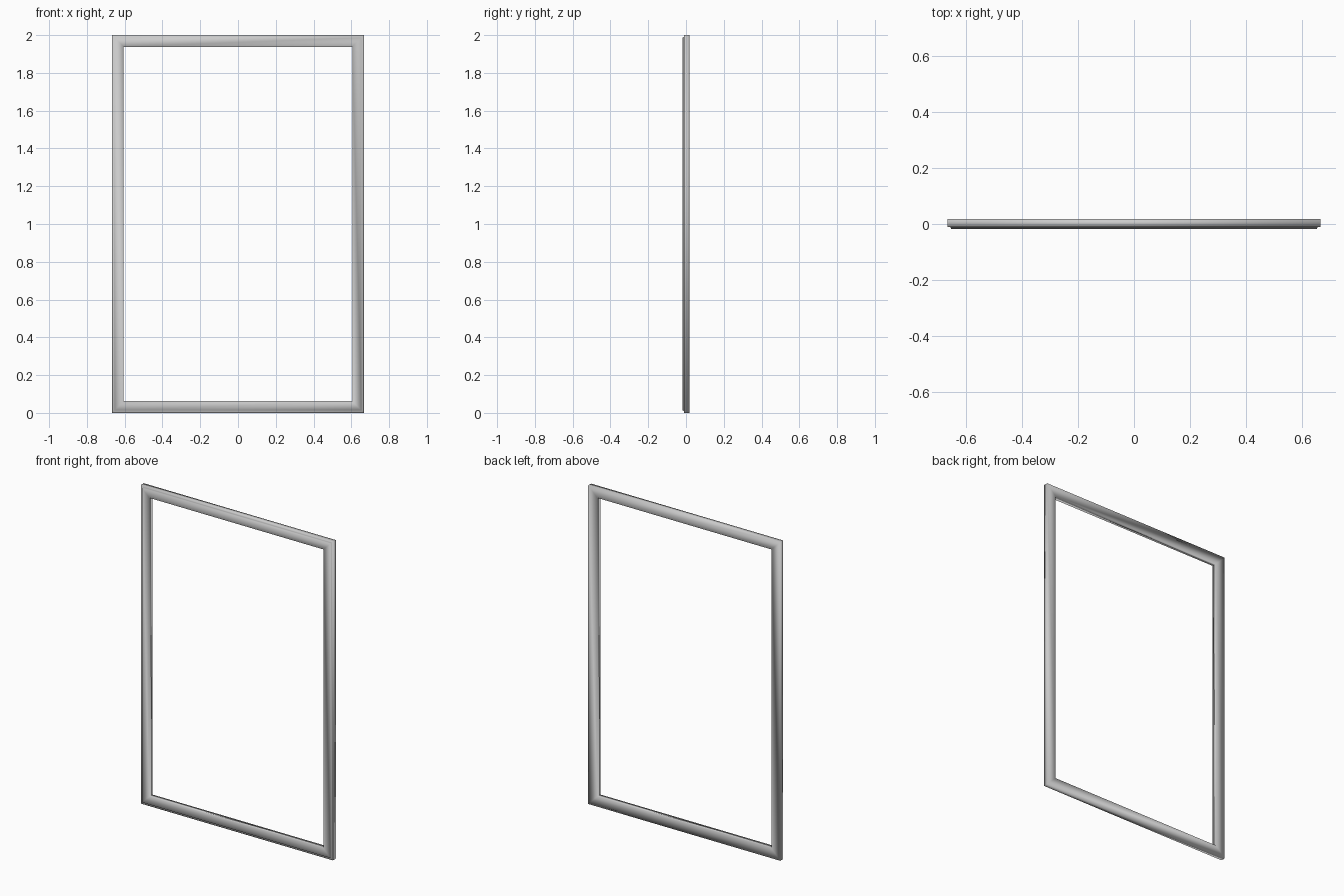
import bpy, bmesh

if "Cube" in bpy.data.objects:
    bpy.data.objects.remove(bpy.data.objects["Cube"])

HALF_W, HEIGHT = 0.667, 2.0

# Moulding cross-section: (inset from outer edge, y), with a stepped front outer rim
profile = [(0.0, 0.0175), (0.0, -0.011), (0.010, -0.011), (0.013, -0.0175),
           (0.062, -0.0175), (0.062, 0.0175)]

# Sweep the cross-section round the four mitred corners
bm = bmesh.new()
rings = []
for sx, top in ((-1, 0), (1, 0), (1, 1), (-1, 1)):
    rings.append([bm.verts.new((sx * (HALF_W - d), y, HEIGHT - d if top else d))
                  for d, y in profile])
n = len(profile)
for i in range(4):
    a, b = rings[i], rings[(i + 1) % 4]
    for j in range(n):
        k = (j + 1) % n
        bm.faces.new((a[j], a[k], b[k], b[j]))
bmesh.ops.recalc_face_normals(bm, faces=bm.faces)
for f in bm.faces:
    f.smooth = True
mesh = bpy.data.meshes.new("rectangular_frame")
bm.to_mesh(mesh)
bm.free()
frame = bpy.data.objects.new("rectangular_frame", mesh)
bpy.context.collection.objects.link(frame)
